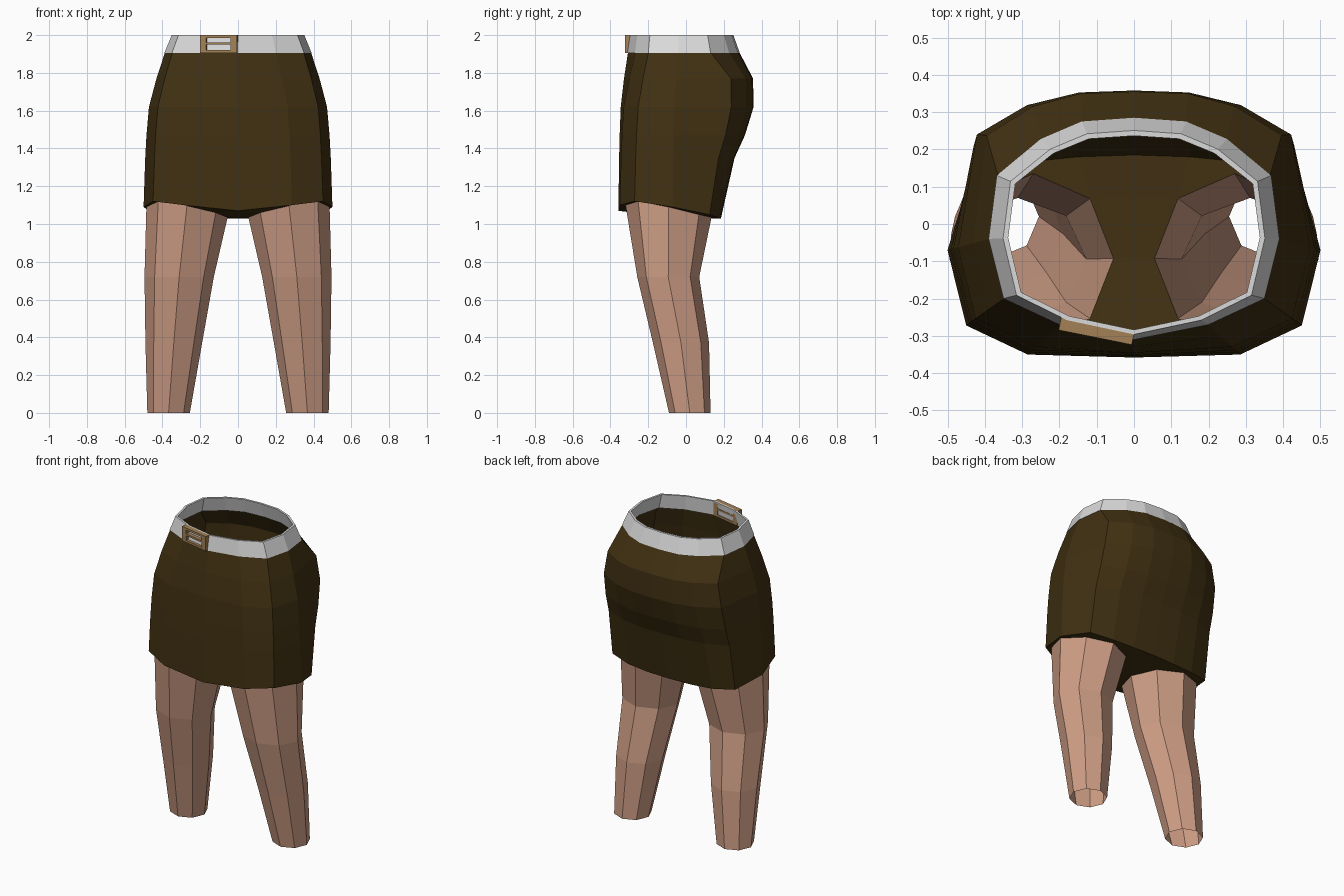
import bpy, bmesh, math
from mathutils import Vector, Matrix

if "Cube" in bpy.data.objects:
    bpy.data.objects.remove(bpy.data.objects["Cube"])


def material(name, rgb):
    m = bpy.data.materials.new(name)
    m.diffuse_color = (*rgb, 1)
    m.use_nodes = True
    m.node_tree.nodes["Principled BSDF"].inputs["Base Color"].default_value = m.diffuse_color
    return m


OLIVE = material("dark olive cloth", (0.052, 0.030, 0.006))
SKIN = material("skin", (0.62, 0.34, 0.235))
GREY = material("light grey leather", (0.70, 0.70, 0.70))
BRASS = material("dull brass", (0.37, 0.22, 0.095))


def finish(bm, name, mat):
    bmesh.ops.remove_doubles(bm, verts=bm.verts, dist=0.0005)
    bmesh.ops.recalc_face_normals(bm, faces=bm.faces)
    mesh = bpy.data.meshes.new(name)
    bm.to_mesh(mesh)
    bm.free()
    mesh.materials.append(mat)
    ob = bpy.data.objects.new(name, mesh)
    bpy.context.collection.objects.link(ob)
    return ob


def loft(bm, rings, wrap=False):
    """Skin closed rings of points with quads."""
    rows = [[bm.verts.new(p) for p in r] for r in rings]
    pairs = list(zip(rows, rows[1:] + rows[:1])) if wrap else list(zip(rows, rows[1:]))
    for a, b in pairs:
        n = len(a)
        for i in range(n):
            j = (i + 1) % n
            bm.faces.new((a[i], a[j], b[j], b[i]))


def full(half):
    """Mirror a half outline that runs from centre back to centre front."""
    return half + [(-x, y, z) for x, y, z in reversed(half[1:-1])]


# Half outlines, centre back to centre front
WAIST = [(0, .285), (.14, .275), (.25, .228), (.368, .13),
         (.39, -.04), (.35, -.2), (.2, -.27), (0, -.31)]
HEM = [(0, .185), (.15, .18), (.30, .165), (.44, .125),
       (.5, -.07), (.45, -.272), (.285, -.35), (0, -.358)]
HEM_Z = [1.03, 1.03, 1.035, 1.05, 1.09, 1.12, 1.10, 1.07]
BACK_SHAPE = [1, .985, .89, .67]


def skirt_ring(z, t, depth):
    """Blend waist to hem by t; the seat columns follow their own depth."""
    half = []
    for i, (a, b) in enumerate(zip(WAIST, HEM)):
        x = a[0] + (b[0] - a[0]) * t
        y = BACK_SHAPE[i] * depth if i < 4 else a[1] + (b[1] - a[1]) * t
        half.append((x, y, z))
    return half


# Leg cross-sections: z, inner x, outer x, front y, back y
LEG = [(1.06, .055, .485, -.32, .135), (.72, .128, .495, -.258, .07),
       (.37, .19, .49, -.175, .122), (0, .255, .48, -.09, .13)]
LEG_TOP_Z = [1.03, 1.035, 1.05, 1.09, 1.12, 1.10, 1.06, 1.035]


def leg_ring(k):
    z, x0, x1, y0, y1 = LEG[k]
    pts = []
    for i in range(8):
        a = math.radians(135 - 45 * i)
        pts.append(((x0 + x1) / 2 + (x1 - x0) / 2 * math.cos(a),
                    (y0 + y1) / 2 + (y1 - y0) / 2 * math.sin(a),
                    LEG_TOP_Z[i] if k == 0 else z))
    return pts


# Skirt body
waist = [(x * .99, y * .99, 1.91) for x, y in WAIST]
hem = [(x, y, z) for (x, y), z in zip(HEM, HEM_Z)]
rings = [waist, skirt_ring(1.77, .38, .355), skirt_ring(1.62, .74, .358),
         skirt_ring(1.47, .86, .312), skirt_ring(1.35, .92, .257), hem]
bm = bmesh.new()
loft(bm, [full(r) for r in rings])

# Skirt underside, closed around the two leg openings
for s in (1, -1):
    c = [bm.verts.new((x * s, y, z)) for x, y, z in hem]
    l = [bm.verts.new((x * s, y, z)) for x, y, z in leg_ring(0)]
    m0 = bm.verts.new((0, l[0].co.y, 1.03))
    m1 = bm.verts.new((0, l[7].co.y, 1.035))
    for i in range(6):
        bm.faces.new((c[i + 1], c[i + 2], l[i + 1], l[i]))
    bm.faces.new((c[0], c[1], l[0], m0))
    bm.faces.new((m0, l[0], l[7], m1))
    bm.faces.new((m1, l[7], l[6], c[7]))
finish(bm, "skirt", OLIVE)

# Legs, open at both ends
for s, name in ((1, "left_leg"), (-1, "right_leg")):
    bm = bmesh.new()
    loft(bm, [[(x * s, y, z) for x, y, z in leg_ring(k)] for k in range(4)])
    finish(bm, name, SKIN)


# Belt: a thin band leaning inward
def belt_ring(z, sx, back, front):
    return full([(x * sx, y * (back if y > 0 else front), z) for x, y in WAIST])


bm = bmesh.new()
loft(bm, [belt_ring(1.905, 1, 1, 1), belt_ring(2, .90, .88, .955),
          belt_ring(2, .865, .83, .915), belt_ring(1.905, .93, .92, .94)], wrap=True)
finish(bm, "belt", GREY)

# Buckle: a frame with a middle bar, wrapped over the belt
a, b = Vector((-.197, -.265, 1.953)), Vector((-.003, -.304, 1.953))
d = b - a
place = Matrix.Translation((a + b) / 2) @ Matrix.Rotation(math.atan2(d.y, d.x), 4, 'Z')
bars = [(-.083, 0, .034, .094), (.083, 0, .034, .094),
        (0, .040, .14, .014), (0, -.040, .14, .014), (0, .003, .14, .012)]
bm = bmesh.new()
for x, z, w, h in bars:
    bmesh.ops.create_cube(bm, size=1, matrix=place @ Matrix.Translation((x, 0, z))
                          @ Matrix.Diagonal((w, .04, h, 1)))
finish(bm, "buckle", BRASS)
